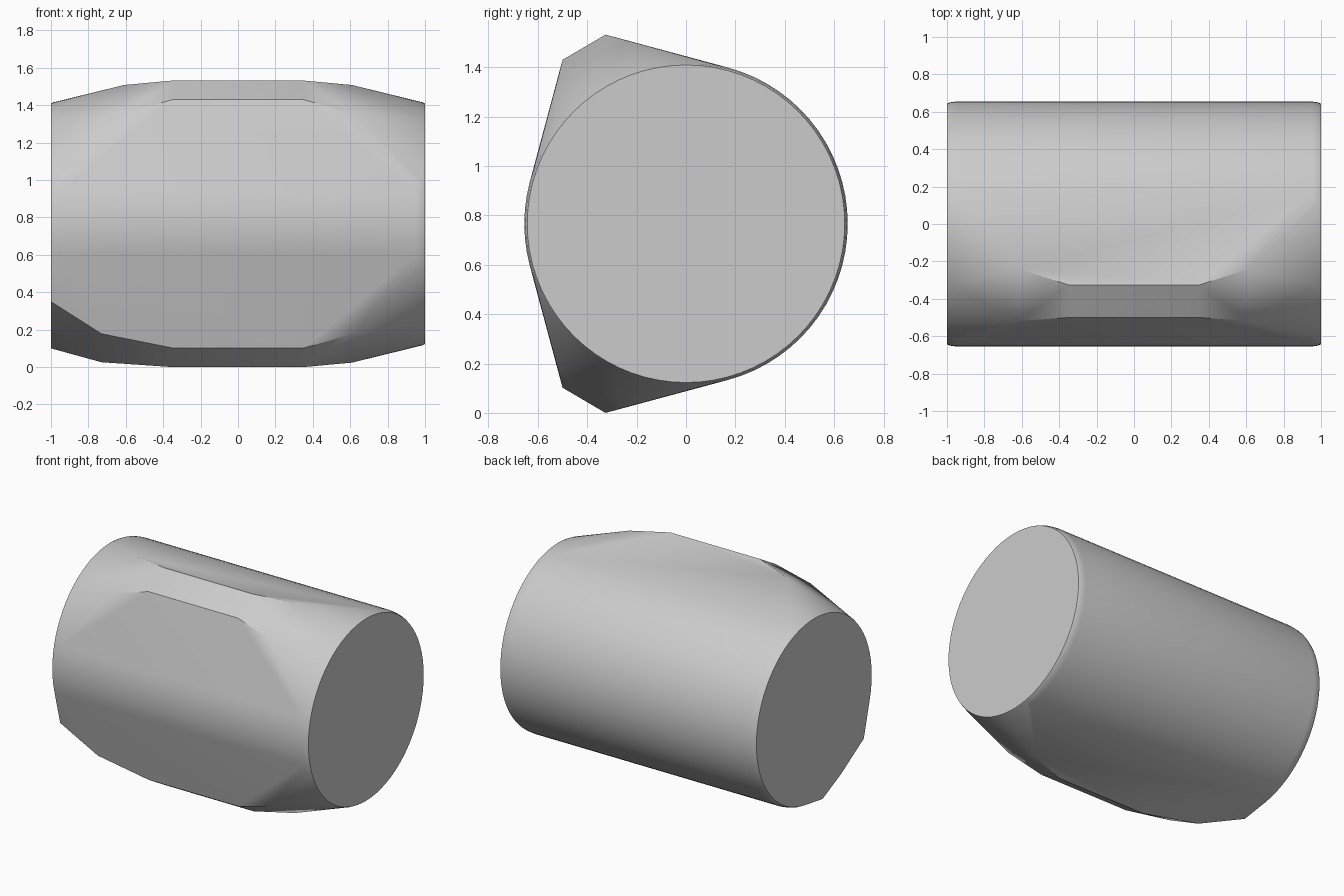
import bpy, bmesh, math

cube = bpy.data.objects.get("Cube")
if cube:
    bpy.data.objects.remove(cube, do_unlink=True)

MID_Z = 0.766      # height of the drum axis
SEGMENTS = 72

grey = bpy.data.materials.new("light_grey")
grey.use_nodes = True
colour = (0.6, 0.6, 0.6, 1)
grey.diffuse_color = colour
grey.node_tree.nodes["Principled BSDF"].inputs["Base Color"].default_value = colour


def ring(x, radius):
    """Circle of points around the drum axis."""
    return [(x, radius * math.cos(a), MID_Z + radius * math.sin(a))
            for a in (2 * math.pi * i / SEGMENTS for i in range(SEGMENTS))]


points = []

# drum with softened rims
for side in (-1, 1):
    for x, radius in ((1.0, 0.643), (0.985, 0.65), (0.95, 0.655)):
        points += ring(side * x, radius)

# chamfered front ridges, above and below; (half width, y, distance from axis)
ridge = ((0.35, -0.5, 0.664), (0.35, -0.326, MID_Z),
         (0.61, -0.518, 0.59), (0.61, -0.24, 0.742))
for x, y, rise in ridge:
    for side in (-1, 1):
        for up in (-1, 1):
            points.append((side * x, y, MID_Z + up * rise))

# longer lower ridge that runs out to one end
points += [(-0.73, -0.52, 0.178), (-0.73, -0.235, 0.026),
           (-1, -0.555, 0.35), (-1, -0.095, 0.1)]

# tight skin around all points
bm = bmesh.new()
for p in points:
    bm.verts.new(p)
hull = bmesh.ops.convex_hull(bm, input=bm.verts)
loose = [v for v in bm.verts if not v.link_faces]
bmesh.ops.delete(bm, geom=loose, context='VERTS')
bmesh.ops.dissolve_limit(bm, angle_limit=math.radians(0.5),
                         verts=bm.verts, edges=bm.edges)
bmesh.ops.recalc_face_normals(bm, faces=bm.faces)

mesh = bpy.data.meshes.new("drum_body")
bm.to_mesh(mesh)
bm.free()
mesh.materials.append(grey)
body = bpy.data.objects.new("drum_body", mesh)
bpy.context.collection.objects.link(body)

bpy.ops.object.select_all(action='DESELECT')
body.select_set(True)
bpy.context.view_layer.objects.active = body
bpy.ops.object.shade_smooth_by_angle(angle=math.radians(30))
